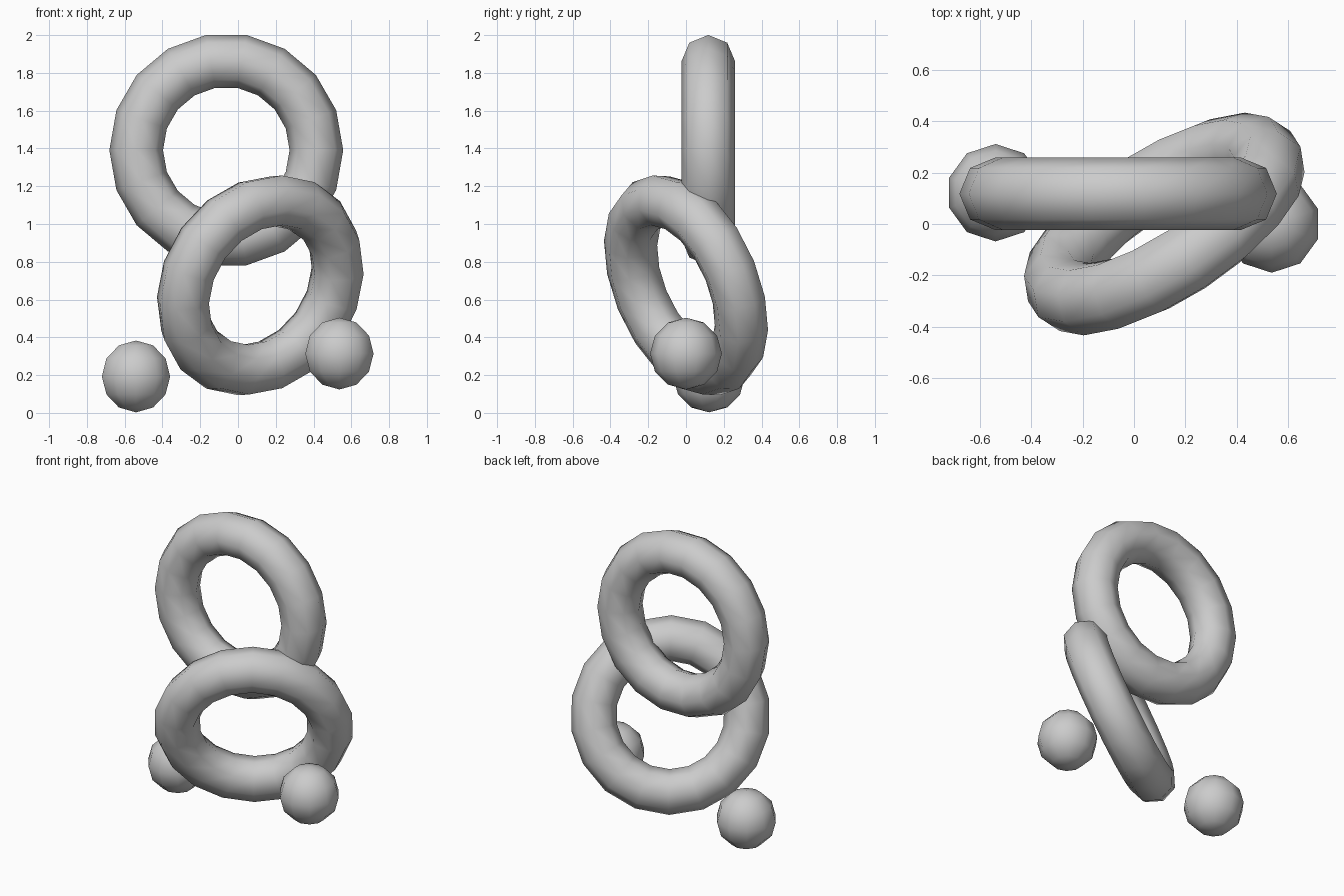
import bpy
from math import radians
from mathutils import Euler, Matrix

if "Cube" in bpy.data.objects:
    bpy.data.objects.remove(bpy.data.objects["Cube"])


def finish(name):
    ob = bpy.context.object
    ob.name = name
    bpy.ops.object.shade_smooth()
    return ob


def ring(name, loc, tilt, turn, phase):
    bpy.ops.mesh.primitive_torus_add(major_segments=18, minor_segments=8,
                                     major_radius=0.477, minor_radius=0.142)
    ob = finish(name)
    ob.data.transform(Matrix.Rotation(radians(phase), 4, 'Z'))
    ob.location = loc
    ob.rotation_euler = Euler((radians(tilt), 0, radians(turn)))


def ball(name, loc):
    bpy.ops.mesh.primitive_uv_sphere_add(segments=10, ring_count=6,
                                         radius=0.19, location=loc)
    finish(name)


# Two overlapping rings: one upright, one leaning
ring("upper_ring", (-0.062, 0.118, 1.391), 90, 0, 0)
ring("lower_ring", (0.118, 0.0, 0.675), 110, 33, 10)

# Small balls at either side
ball("left_ball", (-0.54, 0.122, 0.193))
ball("right_ball", (0.537, 0.0, 0.314))
